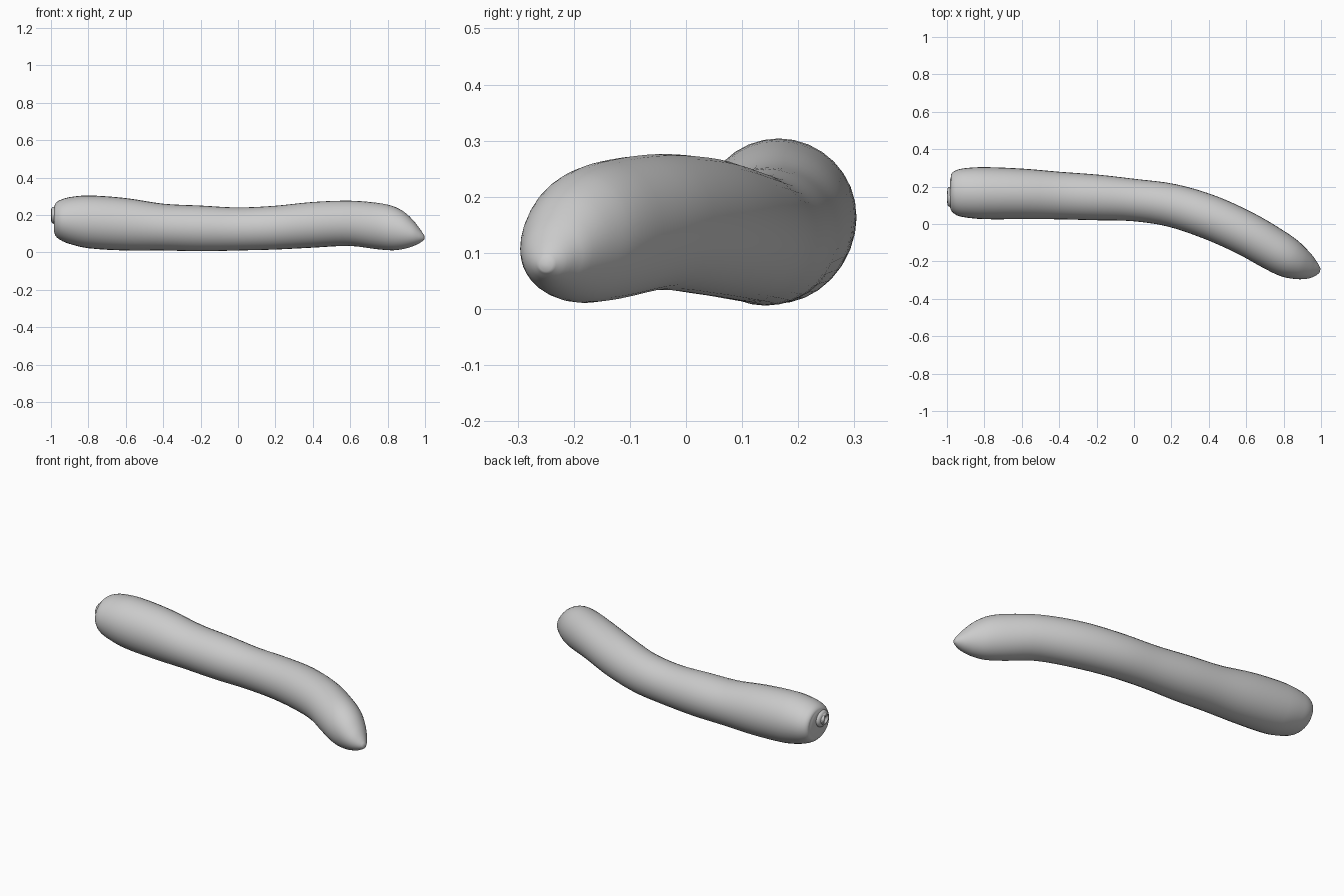
import bpy, bmesh, math
from mathutils import Vector

if "Cube" in bpy.data.objects:
    bpy.data.objects.remove(bpy.data.objects["Cube"])

# Stations along the body: x, y, z, half width, half height
STATIONS = [
    (-0.983, 0.165, 0.175, 0.075, 0.068),
    (-0.975, 0.165, 0.175, 0.100, 0.088),
    (-0.950, 0.166, 0.173, 0.120, 0.107),
    (-0.900, 0.167, 0.170, 0.132, 0.125),
    (-0.800, 0.165, 0.163, 0.139, 0.141),
    (-0.600, 0.161, 0.150, 0.135, 0.140),
    (-0.400, 0.152, 0.135, 0.127, 0.125),
    (-0.200, 0.142, 0.128, 0.122, 0.122),
    (0.000, 0.128, 0.125, 0.113, 0.115),
    (0.200, 0.100, 0.132, 0.115, 0.117),
    (0.400, 0.038, 0.147, 0.118, 0.122),
    (0.600, -0.052, 0.155, 0.116, 0.121),
    (0.750, -0.138, 0.140, 0.113, 0.124),
    (0.830, -0.185, 0.128, 0.105, 0.117),
    (0.890, -0.215, 0.115, 0.086, 0.096),
    (0.940, -0.235, 0.099, 0.062, 0.064),
    (0.975, -0.245, 0.086, 0.035, 0.034),
    (0.995, -0.250, 0.079, 0.012, 0.012),
]
SIDES = 32
STEPS = 4


def spline(rows, steps):
    """Smooth curve through the stations."""
    out = []
    for i in range(len(rows) - 1):
        p0, p1, p2 = rows[max(i - 1, 0)], rows[i], rows[i + 1]
        p3 = rows[min(i + 2, len(rows) - 1)]
        d = p2[0] - p1[0]
        for s in range(steps):
            t = s / steps
            row = [p1[0] + d * t]
            for k in range(1, 5):
                m1 = (p2[k] - p0[k]) / (p2[0] - p0[0]) * d
                m2 = (p3[k] - p1[k]) / (p3[0] - p1[0]) * d
                row.append((2*t**3 - 3*t*t + 1) * p1[k] + (t**3 - 2*t*t + t) * m1
                           + (3*t*t - 2*t**3) * p2[k] + (t**3 - t*t) * m2)
            out.append(row)
    out.append(list(rows[-1]))
    return out


def loft(name, rows, mat, sides):
    """Skin elliptical rings that stand square to the path."""
    bm = bmesh.new()
    rings = []
    for i, (x, y, z, w, h) in enumerate(rows):
        a, b = rows[max(i - 1, 0)], rows[min(i + 1, len(rows) - 1)]
        tan = Vector((b[0] - a[0], b[1] - a[1], 0))
        if tan.length < 1e-6 or abs(tan.y) > abs(tan.x):
            tan = Vector((1, 0, 0))
        tan.normalize()
        side = Vector((-tan.y, tan.x, 0))
        rings.append([bm.verts.new(Vector((x, y, z))
                      + side * w * math.cos(2 * math.pi * j / sides)
                      + Vector((0, 0, h * math.sin(2 * math.pi * j / sides))))
                      for j in range(sides)])
    for r, q in zip(rings, rings[1:]):
        for j in range(sides):
            k = (j + 1) % sides
            bm.faces.new((r[j], r[k], q[k], q[j]))
    bm.faces.new(rings[0])
    bm.faces.new(rings[-1])
    bmesh.ops.recalc_face_normals(bm, faces=bm.faces)
    mesh = bpy.data.meshes.new(name)
    bm.to_mesh(mesh)
    bm.free()
    mesh.materials.append(mat)
    for p in mesh.polygons:
        p.use_smooth = True
    ob = bpy.data.objects.new(name, mesh)
    bpy.context.collection.objects.link(ob)
    return ob


grey = bpy.data.materials.new("plain grey")
grey.diffuse_color = (0.6, 0.6, 0.6, 1)
grey.use_nodes = True
grey.node_tree.nodes["Principled BSDF"].inputs["Base Color"].default_value = grey.diffuse_color

# Curved body with a blunt end and a pointed end
loft("body", spline(STATIONS, STEPS), grey, SIDES)

# Small dimpled nub on the blunt end
loft("end_nub", [
    (-0.970, 0.145, 0.198, 0.058, 0.050),
    (-0.990, 0.145, 0.198, 0.052, 0.044),
    (-0.998, 0.145, 0.198, 0.044, 0.036),
    (-1.000, 0.145, 0.198, 0.036, 0.029),
    (-0.996, 0.145, 0.198, 0.026, 0.021),
    (-0.988, 0.145, 0.198, 0.012, 0.010),
], grey, 20)
